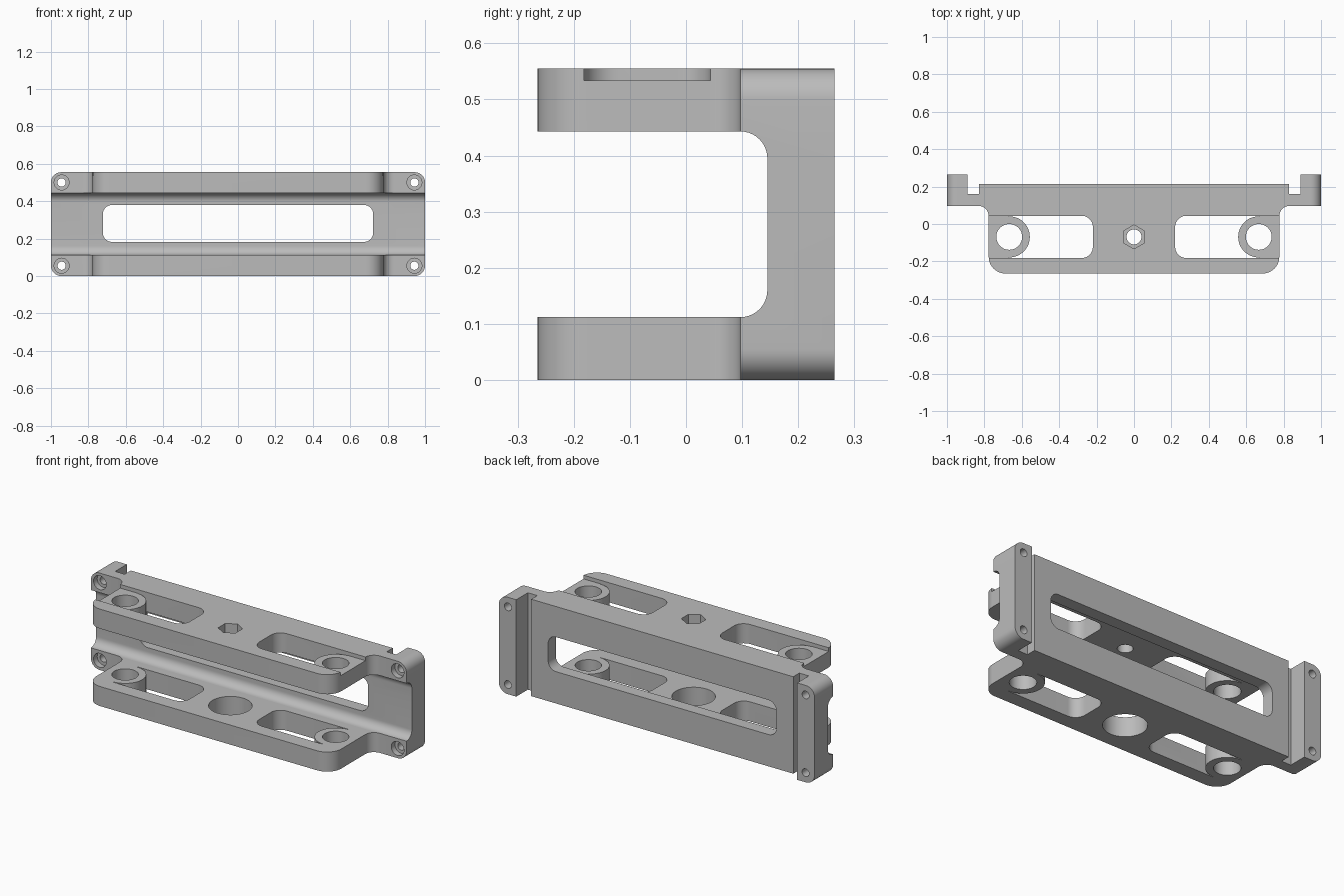
import bpy, bmesh
from math import sin, cos, pi
from mathutils import Vector

if "Cube" in bpy.data.objects:
    bpy.data.objects.remove(bpy.data.objects["Cube"])

HEIGHT = 0.555
ARM = 0.112            # thickness of each arm
HOLE_Y = -0.069        # line of the arm holes
BOSS_X = 0.667

grey = bpy.data.materials.new("plain grey")
grey.use_nodes = True
grey.diffuse_color = (0.5, 0.5, 0.5, 1)
grey.node_tree.nodes["Principled BSDF"].inputs["Base Color"].default_value = (0.5, 0.5, 0.5, 1)


def rounded(corners, steps=10):
    """Outline from square corners (a, b, radius)."""
    out = []
    for i, (a, b, r) in enumerate(corners):
        p = Vector((a, b))
        if r == 0:
            out.append(p)
            continue
        u = (Vector(corners[i - 1][:2]) - p).normalized()
        v = (Vector(corners[(i + 1) % len(corners)][:2]) - p).normalized()
        c = p + (u + v) * r
        for k in range(steps + 1):
            t = k / steps * pi / 2
            out.append(c - v * r * cos(t) - u * r * sin(t))
    return out


def box(a0, a1, b0, b1, r=0):
    return rounded([(a0, b0, r), (a1, b0, r), (a1, b1, r), (a0, b1, r)])


def circle(a, b, r, n=48, turn=0.0):
    return [Vector((a + r * cos(turn + 2 * pi * k / n), b + r * sin(turn + 2 * pi * k / n)))
            for k in range(n)]


def prism(name, outline, axis, lo, hi):
    """Extrude an outline along an axis."""
    place = {"x": lambda p, h: (h, p[0], p[1]),
             "y": lambda p, h: (p[0], h, p[1]),
             "z": lambda p, h: (p[0], p[1], h)}[axis]
    bm = bmesh.new()
    low = [bm.verts.new(place(p, lo)) for p in outline]
    high = [bm.verts.new(place(p, hi)) for p in outline]
    bm.faces.new(low)
    bm.faces.new(high)
    for i in range(len(low)):
        bm.faces.new((low[i - 1], low[i], high[i], high[i - 1]))
    bmesh.ops.recalc_face_normals(bm, faces=bm.faces)
    mesh = bpy.data.meshes.new(name)
    bm.to_mesh(mesh)
    bm.free()
    mesh.materials.append(grey)
    obj = bpy.data.objects.new(name, mesh)
    bpy.context.collection.objects.link(obj)
    return obj


def combine(target, tool, operation="DIFFERENCE"):
    """Apply a boolean and discard the tool."""
    bpy.context.view_layer.objects.active = target
    mod = target.modifiers.new("cut", "BOOLEAN")
    mod.operation, mod.object, mod.solver = operation, tool, "EXACT"
    bpy.ops.object.modifier_apply(modifier=mod.name)
    bpy.data.objects.remove(tool)


def cut(name, outline, axis, lo, hi):
    tool = prism(name, outline, axis, lo, hi)
    tool.hide_render = True
    combine(bracket, tool)


# Plan outline: arms, ears and the back slots
half = [(0.777, -0.265, 0.09), (0.777, 0.097, 0.055), (1, 0.097, 0), (1, 0.265, 0),
        (0.89, 0.265, 0), (0.89, 0.16, 0), (0.83, 0.16, 0), (0.83, 0.215, 0)]
plan = half + [(-x, y, r) for x, y, r in reversed(half)]
bracket = prism("mounting_bracket", rounded(plan), "z", 0, HEIGHT)

# Rounded ear corners
combine(bracket, prism("ear_rounding", box(-1, 1, 0, HEIGHT, 0.055), "y", -0.5, 0.5), "INTERSECT")

# Channel between the arms, window in the back web
cut("channel", box(-0.8, 0.145, ARM, HEIGHT - ARM, 0.048), "x", -1.2, 1.2)
cut("window", box(-0.723, 0.723, 0.182, 0.38, 0.05), "y", 0.05, 0.4)

for side in (1, -1):
    # Pockets ending in a round boss
    w, r = 0.113, 0.11
    pocket = rounded([(BOSS_X, HOLE_Y + w, 0), (0.22, HOLE_Y + w, 0.06),
                      (0.22, HOLE_Y - w, 0.06), (BOSS_X, HOLE_Y - w, 0)])
    pocket += [Vector((BOSS_X - r * sin(pi * k / 24), HOLE_Y - r * cos(pi * k / 24)))
               for k in range(25)]
    cut("pocket", [(side * p[0], p[1]) for p in pocket], "z", -0.1, 0.7)
    # Lowered boss top on the upper arm
    a, b = sorted((side * 0.5, side * 0.9))
    cut("boss_recess", box(a, b, HOLE_Y - w, HOLE_Y + w), "z", 0.534, 0.7)
    cut("boss_hole", circle(side * BOSS_X, HOLE_Y, 0.069), "z", -0.1, 0.7)
    # Ear screw holes with counterbores
    for z in (0.055, HEIGHT - 0.055):
        cut("screw_hole", circle(side * 0.943, z, 0.022, 32), "y", 0, 0.4)
        cut("counterbore", circle(side * 0.943, z, 0.04, 32), "y", 0, 0.13)

# Centre holes: large below, bolt hole with hexagonal nut seat above
cut("lower_hole", circle(0, HOLE_Y, 0.113, 64), "z", -0.1, 0.25)
cut("bolt_hole", circle(0, HOLE_Y, 0.04, 32), "z", 0.3, 0.7)
cut("nut_seat", circle(0, HOLE_Y, 0.064, 6, pi / 2), "z", 0.5, 0.7)

bpy.ops.object.select_all(action="DESELECT")
bracket.select_set(True)
bpy.context.view_layer.objects.active = bracket
bpy.ops.object.shade_smooth_by_angle(angle=pi / 6)
